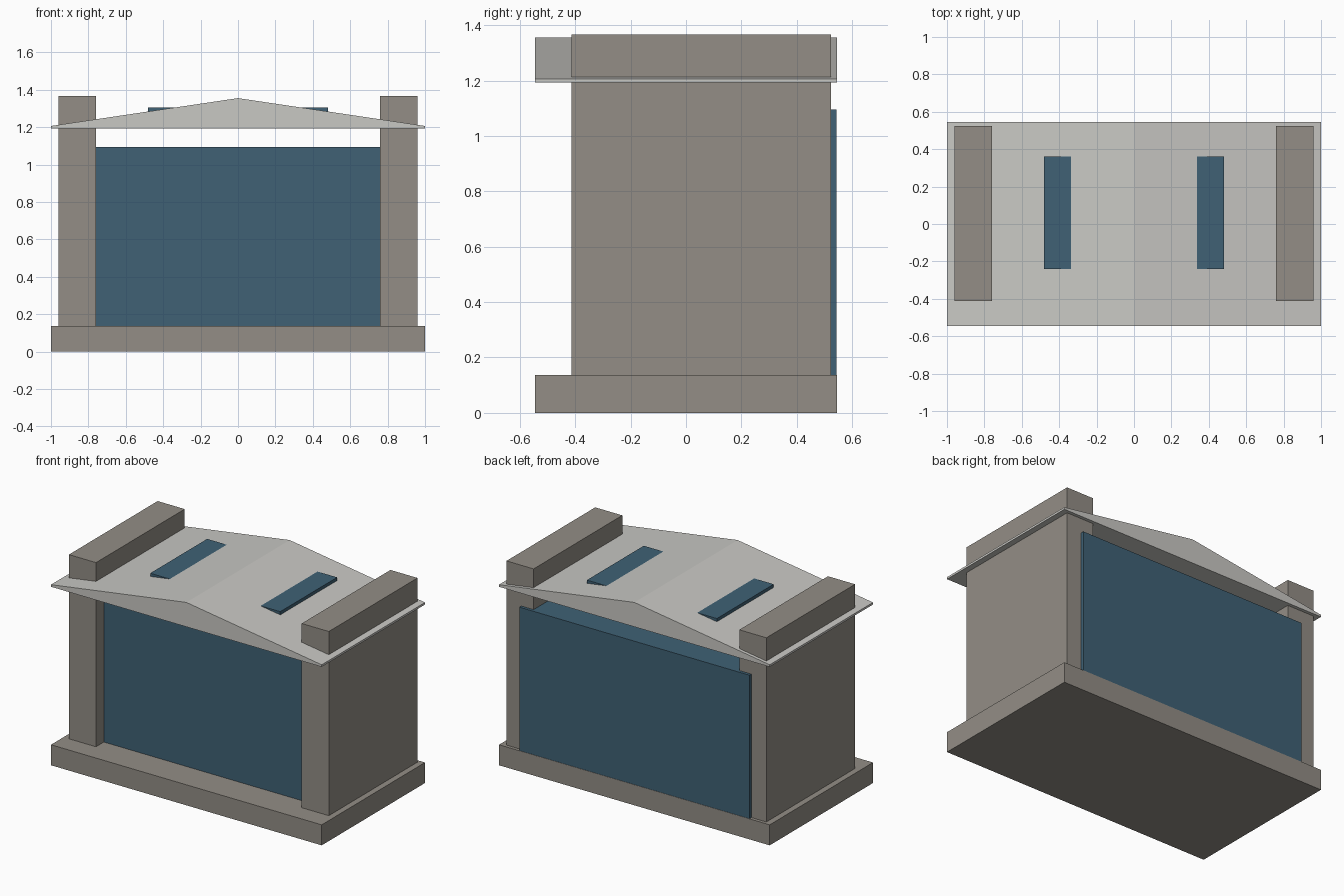
import bpy

if "Cube" in bpy.data.objects:
    bpy.data.objects.remove(bpy.data.objects["Cube"])


def material(name, rgb):
    m = bpy.data.materials.new(name)
    m.diffuse_color = (*rgb, 1)
    m.use_nodes = True
    m.node_tree.nodes["Principled BSDF"].inputs["Base Color"].default_value = m.diffuse_color
    return m


stone = material("warm grey stone", (0.292, 0.27, 0.238))
roofing = material("light grey roofing", (0.584, 0.578, 0.552))
glass = material("blue glass", (0.05, 0.12, 0.178))


def prism(name, profile, y0, y1, mat):
    """Extrude a counter-clockwise x/z profile from y0 to y1."""
    n = len(profile)
    verts = [(x, y, z) for y in (y0, y1) for x, z in profile]
    faces = [tuple(range(n)), tuple(reversed(range(n, 2 * n)))]
    faces += [(i, i + n, (i + 1) % n + n, (i + 1) % n) for i in range(n)]
    mesh = bpy.data.meshes.new(name)
    mesh.from_pydata(verts, [], faces)
    mesh.materials.append(mat)
    obj = bpy.data.objects.new(name, mesh)
    bpy.context.collection.objects.link(obj)
    return obj


def box(name, x0, x1, y0, y1, z0, z1, mat):
    return prism(name, [(x0, z0), (x1, z0), (x1, z1), (x0, z1)], y0, y1, mat)


# Plinth and glazed hall, which projects slightly behind the side walls
box("base", -1, 1, -0.545, 0.545, 0, 0.137, stone)
box("glass_hall", -0.85, 0.85, -0.33, 0.543, 0.137, 1.095, glass)

# Low gabled roof with a flat underside
prism("roof", [(-1, 1.192), (1, 1.192), (1, 1.206), (0, 1.355), (-1, 1.206)],
      -0.545, 0.545, roofing)

# Side walls rising through the roof, and skylights on each slope
for side, s in (("left", -1), ("right", 1)):
    a, b = sorted((s * 0.76, s * 0.96))
    box(side + "_wall", a, b, -0.413, 0.523, 0.137, 1.367, stone)
    a, b = sorted((s * 0.325, s * 0.48))
    box(side + "_skylight", a, b, -0.24, 0.36, 1.25, 1.305, glass)
